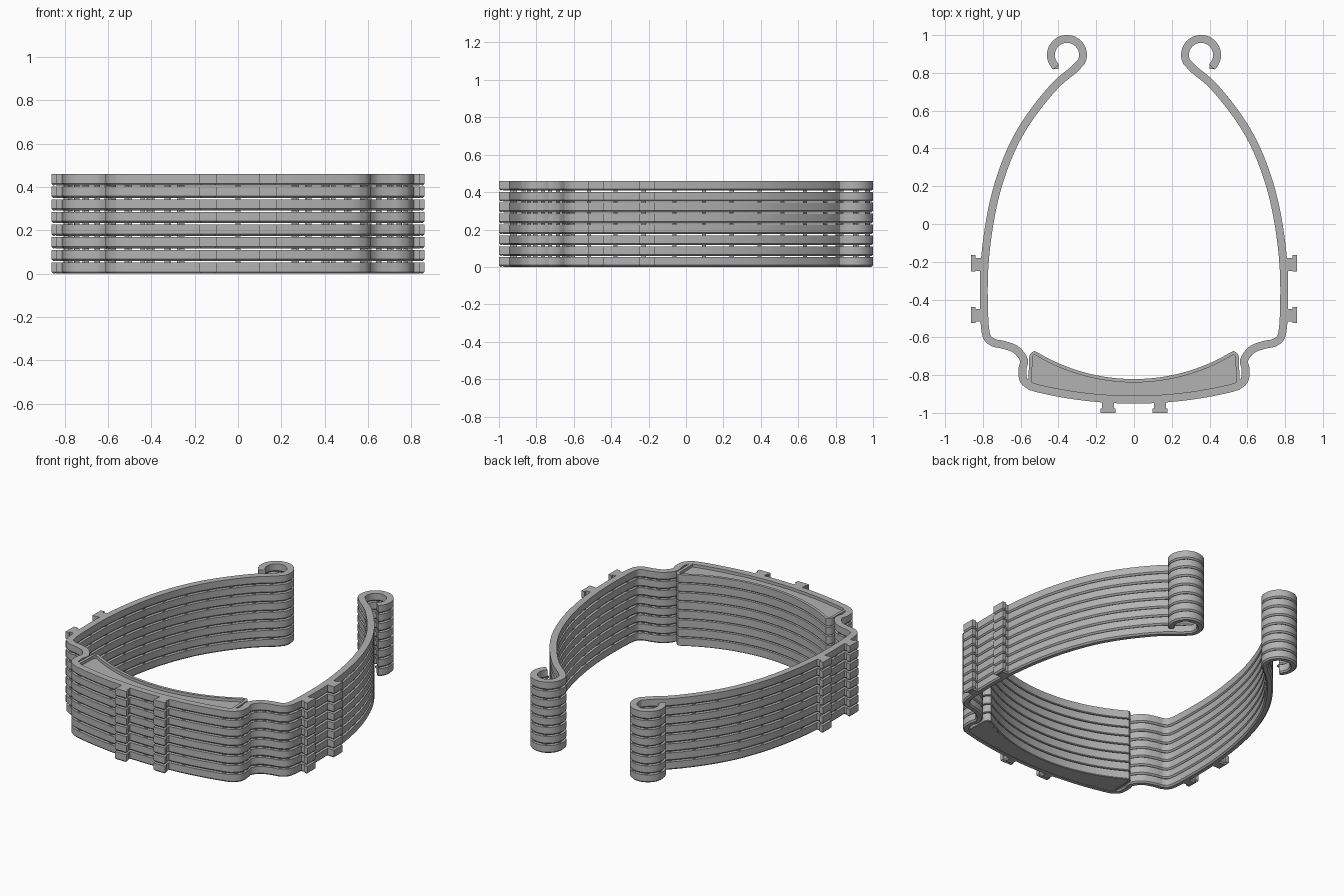
import bpy, bmesh, math
from mathutils import Vector

cube = bpy.data.objects.get("Cube")
if cube:
    bpy.data.objects.remove(cube)

LAYERS, PITCH, H = 8, 0.0583, 0.052
CH = 0.009  # chamfer on the lower edges

mat = bpy.data.materials.new("grey plastic")
mat.use_nodes = True
grey = (0.45, 0.45, 0.45, 1)
mat.diffuse_color = grey
mat.node_tree.nodes["Principled BSDF"].inputs["Base Color"].default_value = grey


def finish(bm, name):
    bmesh.ops.recalc_face_normals(bm, faces=bm.faces)
    me = bpy.data.meshes.new(name)
    bm.to_mesh(me)
    bm.free()
    me.materials.append(mat)
    return me


def smooth_path(pts, steps=8):
    """Catmull-Rom curve through the points."""
    p = [Vector(q) for q in pts]
    p = [2 * p[0] - p[1]] + p + [2 * p[-1] - p[-2]]
    out = []
    for a, b, c, d in zip(p, p[1:], p[2:], p[3:]):
        for i in range(steps):
            t = i / steps
            out.append(0.5 * (2 * b + (c - a) * t + (2 * a - 5 * b + 4 * c - d) * t * t
                              + (3 * b - a - 3 * c + d) * t ** 3))
    return out + [p[-2]]


def mirrored(half):
    """Complete a path that starts on the centre line."""
    return [Vector((-q.x, q.y)) for q in reversed(half[1:])] + half


def arc(cx, cy, r, a0, a1, n):
    angles = [math.radians(a0 + (a1 - a0) * i / n) for i in range(n + 1)]
    return [Vector((cx + r * math.cos(a), cy + r * math.sin(a))) for a in angles]


def sweep(path, section, name):
    """Sweep a closed (offset, z) section along a flat path."""
    bm = bmesh.new()
    rings = []
    for i, q in enumerate(path):
        t = (path[min(i + 1, len(path) - 1)] - path[max(i - 1, 0)]).normalized()
        rings.append([bm.verts.new((q.x - t.y * o, q.y + t.x * o, z)) for o, z in section])
    n = len(section)
    for a, b in zip(rings, rings[1:]):
        for k in range(n):
            bm.faces.new((a[k], a[(k + 1) % n], b[(k + 1) % n], b[k]))
    bm.faces.new(rings[0])
    bm.faces.new(rings[-1])
    return finish(bm, name)


def strip_section(w, c):
    return [(-w, H), (-w, c), (c - w, 0), (w - c, 0), (w, c), (w, H)]


def add_block(bm, x0, x1, y0, y1, z0, z1, c=0.0):
    """Box whose lower edges are chamfered by c."""
    levels = [(z0, c), (z0 + c, 0), (z1, 0)] if c else [(z0, 0), (z1, 0)]
    rings = [[bm.verts.new(v) for v in ((x0 + i, y0 + i, z), (x1 - i, y0 + i, z),
                                        (x1 - i, y1 - i, z), (x0 + i, y1 - i, z))]
             for z, i in levels]
    for a, b in zip(rings, rings[1:]):
        for k in range(4):
            bm.faces.new((a[k], a[(k + 1) % 4], b[(k + 1) % 4], b[k]))
    bm.faces.new(rings[0])
    bm.faces.new(rings[-1])


# Headband: front arc, stepped shoulder, long side arm and curled hook
front = arc(0, 1.27, 2.2, -90, -76.5, 12)
arm = smooth_path([(0.55, -0.858), (0.585, -0.825), (0.591, -0.77), (0.583, -0.72),
                   (0.625, -0.665), (0.69, -0.64), (0.75, -0.625), (0.785, -0.575),
                   (0.795, -0.4), (0.79, -0.2), (0.762, 0.02), (0.715, 0.22),
                   (0.64, 0.415), (0.545, 0.575), (0.42, 0.73), (0.315, 0.82)])
hook = arc(0.355, 0.895, 0.085, 205, -48, 28)
band_path = mirrored(front + arm + hook)
band = sweep(band_path, strip_section(0.021, CH), "headband")

# Forehead pad: thin rim around a sunken floor
inner = arc(0, 0.175, 1.005, -90, -59.5, 16)
end = smooth_path([(0.53, -0.681), (0.545, -0.70), (0.547, -0.74), (0.551, -0.85)], 5)
rim_path = mirrored(inner + end)
rim = sweep(rim_path, strip_section(0.009, 0.004), "pad_rim")

bm = bmesh.new()
outline = rim_path + list(reversed(mirrored(front)))
base = bm.faces.new([bm.verts.new((q.x, q.y, 0.001)) for q in outline])
top = bmesh.ops.extrude_face_region(bm, geom=[base])["geom"]
bmesh.ops.translate(bm, vec=(0, 0, 0.032),
                    verts=[g for g in top if isinstance(g, bmesh.types.BMVert)])
floor = finish(bm, "pad_floor")

# Clip tabs: a stem with a slightly wider lip, on both sides and the front
bm = bmesh.new()
for s in (-1, 1):
    for low, high, l0, l1 in ((-0.25, -0.18, -0.252, -0.165), (-0.515, -0.45, -0.525, -0.44)):
        for a, b, y0, y1 in ((0.785, 0.85, low, high), (0.838, 0.862, l0, l1)):
            x0, x1 = sorted((s * a, s * b))
            add_block(bm, x0, x1, y0, y1, 0, H, CH)
    for a, b, y0, y1 in ((0.105, 0.17, -0.985, -0.92), (0.097, 0.178, -1.0, -0.978)):
        x0, x1 = sorted((s * a, s * b))
        add_block(bm, x0, x1, y0, y1, 0, H, CH)
tabs = finish(bm, "clip_tabs")

# Small studs that hold each frame above the next
bm = bmesh.new()
for q in band_path[::6]:
    add_block(bm, q.x - 0.011, q.x + 0.011, q.y - 0.011, q.y + 0.011, H - 0.002, PITCH + 0.002)
studs = finish(bm, "spacer_studs")

# Stack the frames
for i in range(LAYERS):
    for me in (band, rim, floor, tabs, studs):
        if me is studs and i == LAYERS - 1:
            continue
        ob = bpy.data.objects.new(f"{me.name}_{i + 1}", me)
        ob.location.z = i * PITCH
        bpy.context.collection.objects.link(ob)
        if i == 0 and me in (band, rim):
            bpy.ops.object.select_all(action="DESELECT")
            ob.select_set(True)
            bpy.context.view_layer.objects.active = ob
            bpy.ops.object.shade_smooth_by_angle(angle=math.radians(30))
